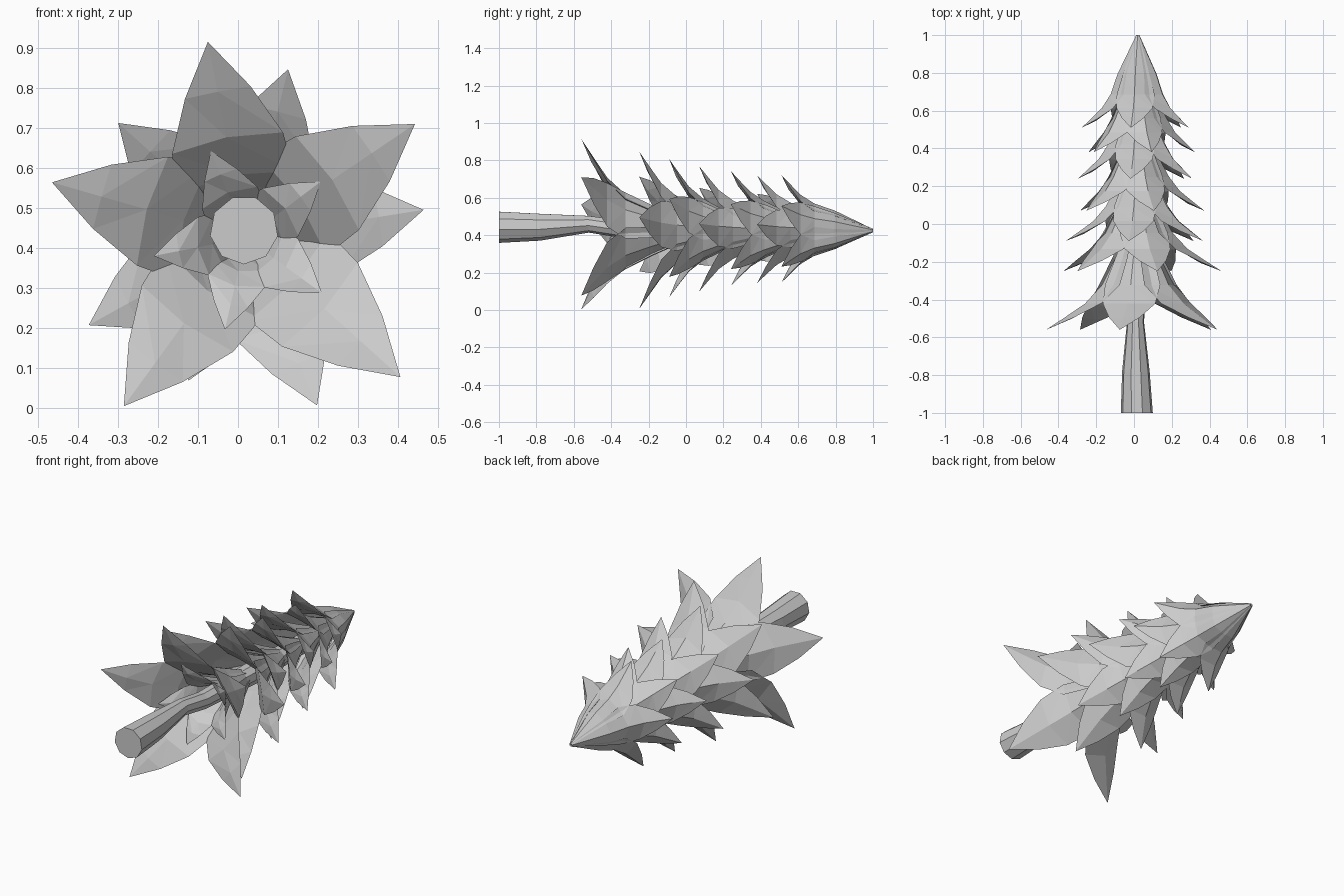
import bpy, bmesh, math
from mathutils import Vector

if "Cube" in bpy.data.objects:
    bpy.data.objects.remove(bpy.data.objects["Cube"])

CX, CZ = 0.02, 0.425


def mesh_object(name, bm):
    bmesh.ops.remove_doubles(bm, verts=bm.verts, dist=1e-5)
    bmesh.ops.recalc_face_normals(bm, faces=bm.faces)
    mesh = bpy.data.meshes.new(name)
    bm.to_mesh(mesh)
    bm.free()
    obj = bpy.data.objects.new(name, mesh)
    bpy.context.collection.objects.link(obj)
    return obj


def add_leaf(bm, angle, tip_y, tip_r, rows):
    """Cupped pointed leaf; rows = (y above tip, radius, half width, cup depth, thickness)."""
    a = math.radians(angle)
    out = Vector((math.cos(a), 0, math.sin(a)))
    side = Vector((-math.sin(a), 0, math.cos(a)))
    rings = []
    for dy, r, hw, cup, thick in rows:
        c = Vector((CX, tip_y + dy, CZ)) + out * r
        edge = -out * cup
        pts = [c + side * hw + edge, c, c - side * hw + edge,
               c - out * thick - Vector((0, thick * 0.5, 0))]
        rings.append([bm.verts.new(p) for p in pts])
    tip = bm.verts.new(Vector((CX, tip_y, CZ)) + out * tip_r)
    for lo, hi in zip(rings, rings[1:]):
        for i in range(4):
            j = (i + 1) % 4
            bm.faces.new((lo[i], lo[j], hi[j]))
            bm.faces.new((lo[i], hi[j], hi[i]))
    for i in range(4):
        bm.faces.new((rings[-1][i], rings[-1][(i + 1) % 4], tip))
    bm.faces.new(rings[0][::-1])


def leaf_tier(name, angles, tip_y, radii, length, body, width, root=0.72):
    bm = bmesh.new()
    for a, R in zip(angles, radii):
        f = R - body
        rows = [(length, 0.008, 0.008, 0.003, 0.006),
                (length * 0.58, body * root, width * 0.68, 0.037, 0.03),
                (length * 0.36, body + f * 0.08, width * 0.98, 0.055, 0.035),
                (length * 0.21, body + f * 0.36, width * 0.93, 0.047, 0.032),
                (length * 0.10, body + f * 0.69, width * 0.55, 0.027, 0.025)]
        add_leaf(bm, a, tip_y, R, rows)
    return mesh_object(name, bm)


# Two alternating arrangements of five leaves
odd = [97, 26, -40, -112, 172]
even = [76, 6, -67, 211, 140]

# Leaf tiers, widest at the stem end
leaf_tier("leaf_tier_1", [101, 34, -42, -126, 164], -0.56,
          [0.50, 0.51, 0.52, 0.52, 0.505], 0.66, 0.17, 0.152)
leaf_tier("leaf_tier_2", [76, 9, -67, 209, 138], -0.25,
          [0.435, 0.45, 0.455, 0.45, 0.43], 0.56, 0.165, 0.134)
tiers = [(-0.09, odd, 0.385, 0.155), (0.07, even, 0.355, 0.15), (0.24, odd, 0.32, 0.145),
         (0.38, even, 0.305, 0.14)]
for n, (y, angles, R, body) in enumerate(tiers):
    leaf_tier(f"leaf_tier_{n + 3}", angles, y, [R] * 5, 0.5, body, 0.115 - 0.004 * n)
leaf_tier("top_leaf_tier", odd, 0.51, [0.3] * 5, 0.49, 0.132, 0.103, 0.82)

# Small leaves under the widest tier, around the stem
leaf_tier("inner_leaves", [112, 37, -36, -103, 191], -0.41, [0.235] * 5, 0.38, 0.11, 0.08)

# Tapered, slightly bent stem: y, x, z, radius
path = [(-1, 0.015, 0.445, 0.086), (-0.78, 0.01, 0.445, 0.074), (-0.52, 0.008, 0.46, 0.046),
        (-0.35, 0.015, 0.435, 0.048), (0.1, 0.02, 0.425, 0.06), (0.6, 0.02, 0.42, 0.05),
        (0.95, 0.02, 0.42, 0.005)]
bm = bmesh.new()
rings = []
for y, x, z, r in path:
    rings.append([bm.verts.new((x + r * math.cos(math.tau * (i + 0.5) / 9 + 0.17), y,
                                z + r * math.sin(math.tau * (i + 0.5) / 9 + 0.17)))
                  for i in range(9)])
for lo, hi in zip(rings, rings[1:]):
    for i in range(9):
        j = (i + 1) % 9
        bm.faces.new((lo[i], lo[j], hi[j], hi[i]))
bm.faces.new(rings[0])
bm.faces.new(rings[-1])
mesh_object("stem", bm)
